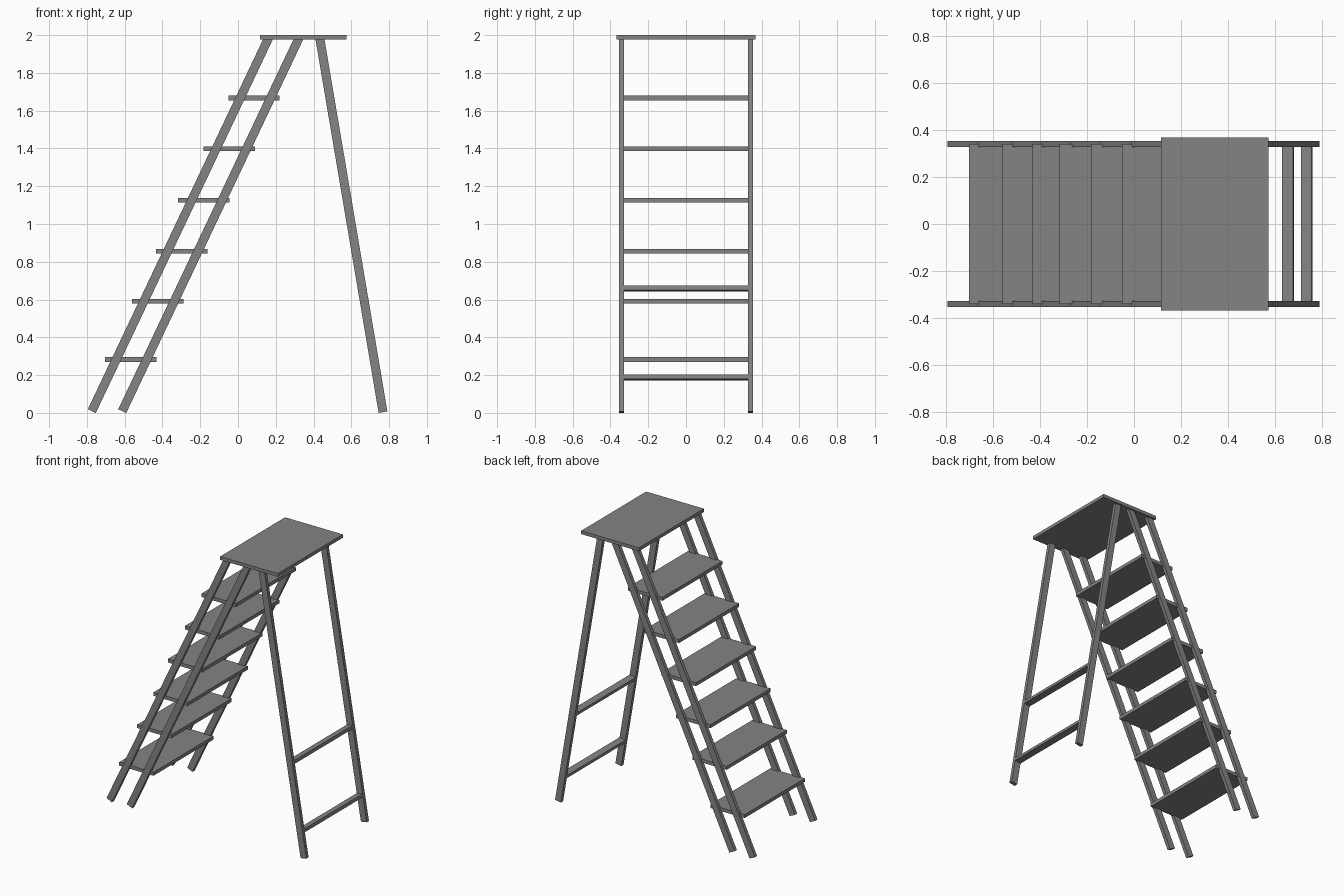
import bpy
import bmesh
import math
from mathutils import Matrix, Vector

cube = bpy.data.objects.get("Cube")
if cube:
    bpy.data.objects.remove(cube)

# One plain grey finish
grey = bpy.data.materials.new("plain_grey")
grey.use_nodes = True
colour = (0.23, 0.23, 0.23, 1)
grey.diffuse_color = colour
grey.node_tree.nodes["Principled BSDF"].inputs["Base Color"].default_value = colour

BAR = 0.047        # bar width seen from the side
THICK = 0.025      # board and bar thickness
RAIL_Y = 0.342     # side offset of the uprights
TOP_Z = 1.988


def box(name, centre, size, tilt=0.0):
    """Box with the given size, tilted about the y axis."""
    bm = bmesh.new()
    matrix = (Matrix.Translation(centre) @ Matrix.Rotation(tilt, 4, 'Y')
              @ Matrix.Diagonal((*size, 1)))
    bmesh.ops.create_cube(bm, size=1, matrix=matrix)
    mesh = bpy.data.meshes.new(name)
    bm.to_mesh(mesh)
    bm.free()
    mesh.materials.append(grey)
    obj = bpy.data.objects.new(name, mesh)
    bpy.context.collection.objects.link(obj)
    return obj


def upright_pair(name, foot_x, top_x):
    """Matching sloped bars on both sides, cut square, feet on the floor."""
    tilt = math.atan2(top_x - foot_x, TOP_Z)
    foot = Vector((foot_x, 0, BAR / 2 * abs(math.sin(tilt))))
    top = Vector((top_x, 0, TOP_Z))
    for side, label in ((1, "back"), (-1, "front")):
        centre = (foot + top) / 2 + Vector((0, side * RAIL_Y, 0))
        box(f"{name}_{label}", centre, (BAR, THICK, (top - foot).length), tilt)
    return foot, top, tilt


# Top platform
box("top_platform", (0.345, 0, TOP_Z), (0.458, 0.736, 0.024))

# Paired climbing rails and the rear support legs
upright_pair("outer_rail", -0.776, 0.166)
upright_pair("inner_rail", -0.615, 0.327)
foot, top, tilt = upright_pair("support_leg", 0.768, 0.432)

# Treads, as (x, z) centres
treads = [(-0.568, 0.283), (-0.425, 0.591), (-0.297, 0.856),
          (-0.182, 1.126), (-0.047, 1.399), (0.085, 1.667)]
for i, (x, z) in enumerate(treads, 1):
    box(f"tread_{i}", (x, 0, z), (0.272, 0.682, THICK))

# Cross braces lying square to the support legs
for label, z in (("lower", 0.188), ("upper", 0.658)):
    centre = foot.lerp(top, (z - foot.z) / (top.z - foot.z))
    box(f"{label}_brace", centre, (BAR, 0.67, 0.023), tilt)
